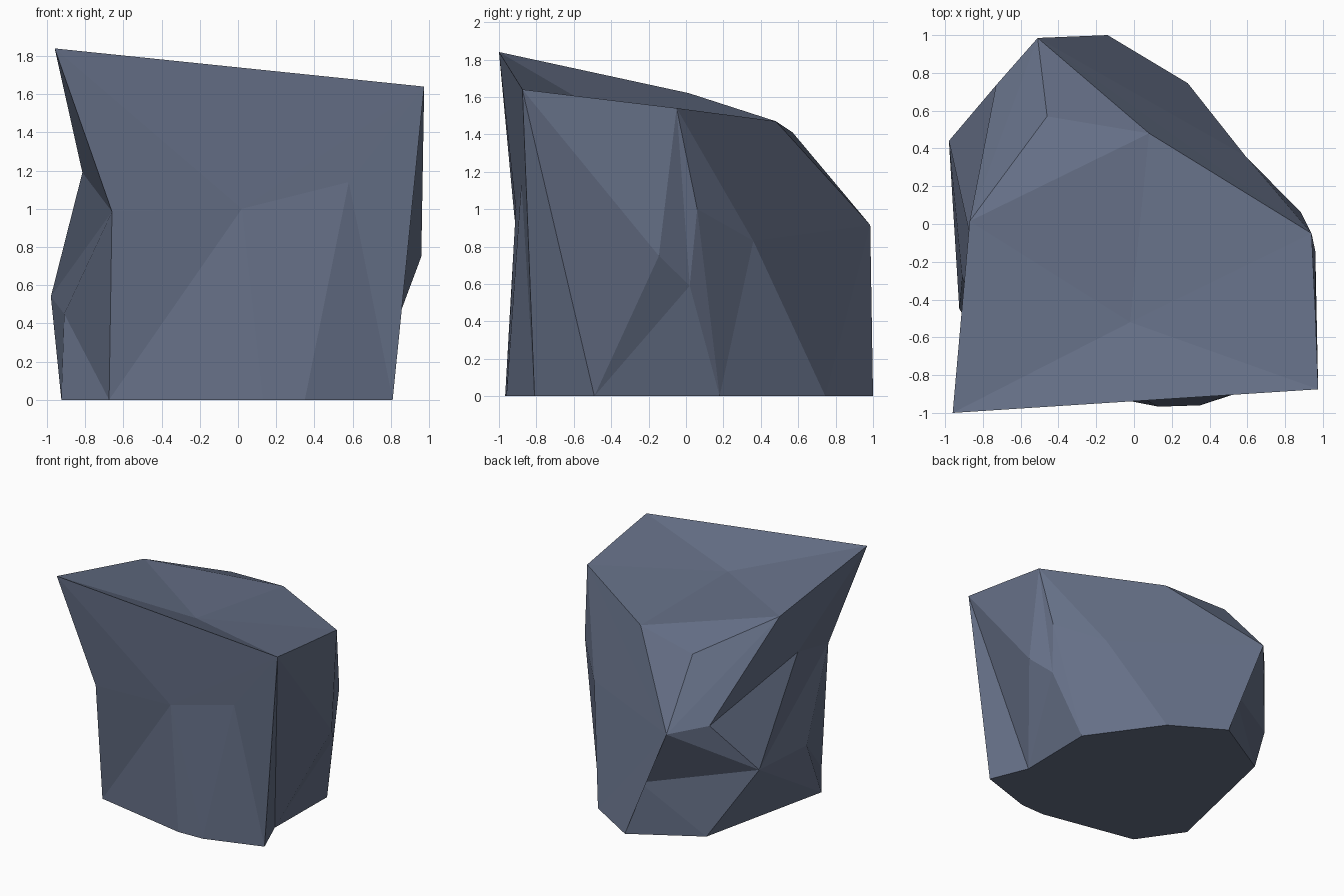
import bpy
import bmesh

if "Cube" in bpy.data.objects:
    bpy.data.objects.remove(bpy.data.objects["Cube"])

# Named corners of the boulder
corners = {
    # rim and dip of the sloping top
    "rim_fl": (-0.96, -1.0, 1.84), "rim_fr": (0.975, -0.875, 1.64),
    "rim_r": (0.96, -0.465, 1.59), "rim_br": (0.94, -0.05, 1.54),
    "rim_b": (0.08, 0.48, 1.47), "rim_l": (-0.87, 0.015, 1.62),
    "dip": (-0.02, -0.52, 1.56),
    # front
    "front_l": (-0.66, -0.92, 0.985), "front_mid": (0.02, -0.91, 1.0),
    "front_r": (0.58, -0.88, 1.14),
    # left side and shoulder
    "shoulder": (-0.46, 0.57, 1.41), "peak_b": (-0.51, 0.985, 0.915),
    "left_b": (-0.73, 0.735, 0.95), "left_out": (-0.98, 0.44, 0.54),
    "left_top": (-0.815, -0.3, 1.19), "left_low": (-0.91, -0.28, 0.45),
    "back_low": (-0.24, 0.945, 0.43),
    # right side
    "right_out": (0.96, -0.145, 0.75), "right_in": (0.86, 0.02, 0.59),
    "right_mid": (0.885, 0.06, 1.0), "right_b": (0.59, 0.36, 0.83),
    # foot outline, anticlockwise from the front left
    "foot0": (-0.675, -0.81, 0), "foot1": (0.13, -0.967, 0),
    "foot2": (0.35, -0.96, 0), "foot3": (0.81, -0.81, 0),
    "foot4": (0.68, -0.49, 0), "foot5": (0.69, 0.18, 0),
    "foot6": (0.285, 0.745, 0), "foot7": (-0.14, 1.0, 0),
    "foot8": (-0.67, 0.69, 0), "foot9": (-0.925, -0.45, 0),
}

bm = bmesh.new()
v = {name: bm.verts.new(co) for name, co in corners.items()}


def facet(names):
    """One flat facet through the named corners."""
    bm.faces.new([v[n] for n in names.split()])


def fan(centre, ring, closed=False):
    """Triangular facets spreading from one corner along a ring of others."""
    ring = ring.split()
    if closed:
        ring.append(ring[0])
    for a, b in zip(ring, ring[1:]):
        facet(f"{centre} {a} {b}")


# Top, sunk a little towards the dip
fan("dip", "rim_fl rim_fr rim_r rim_br rim_b rim_l", closed=True)

# Front
fan("front_mid", "rim_fl front_l foot0 foot1 foot2 front_r rim_fr", closed=True)
fan("front_r", "foot2 foot3 rim_fr")

# Left side with its hollow
fan("front_l", "rim_fl left_top left_out left_low foot0")
fan("left_out", "left_top left_b peak_b back_low foot8 foot9 left_low")
fan("left_top", "rim_fl rim_l left_b")
facet("left_low foot9 foot0")

# Back left shoulder
fan("shoulder", "rim_b peak_b rim_l", closed=True)
facet("rim_l peak_b left_b")

# Right side
fan("rim_fr", "foot3 foot4 right_out rim_r")
fan("right_out", "foot4 right_in rim_br rim_r")
fan("right_in", "foot4 foot5 right_mid rim_br")
fan("foot5", "foot6 right_b right_mid")
facet("rim_br right_mid right_b")

# Large flat break across the back, its corner, and the foot
fan("peak_b", "rim_b rim_br right_b foot6 foot7 back_low")
facet("back_low foot8 foot7")
facet(" ".join(f"foot{i}" for i in range(10)))

bmesh.ops.recalc_face_normals(bm, faces=bm.faces)
mesh = bpy.data.meshes.new("boulder")
bm.to_mesh(mesh)
bm.free()

# Blue grey stone
stone = bpy.data.materials.new("blue grey stone")
stone.diffuse_color = (0.13, 0.16, 0.24, 1)
stone.use_nodes = True
stone.node_tree.nodes["Principled BSDF"].inputs["Base Color"].default_value = stone.diffuse_color
mesh.materials.append(stone)
boulder = bpy.data.objects.new("boulder", mesh)
bpy.context.collection.objects.link(boulder)
